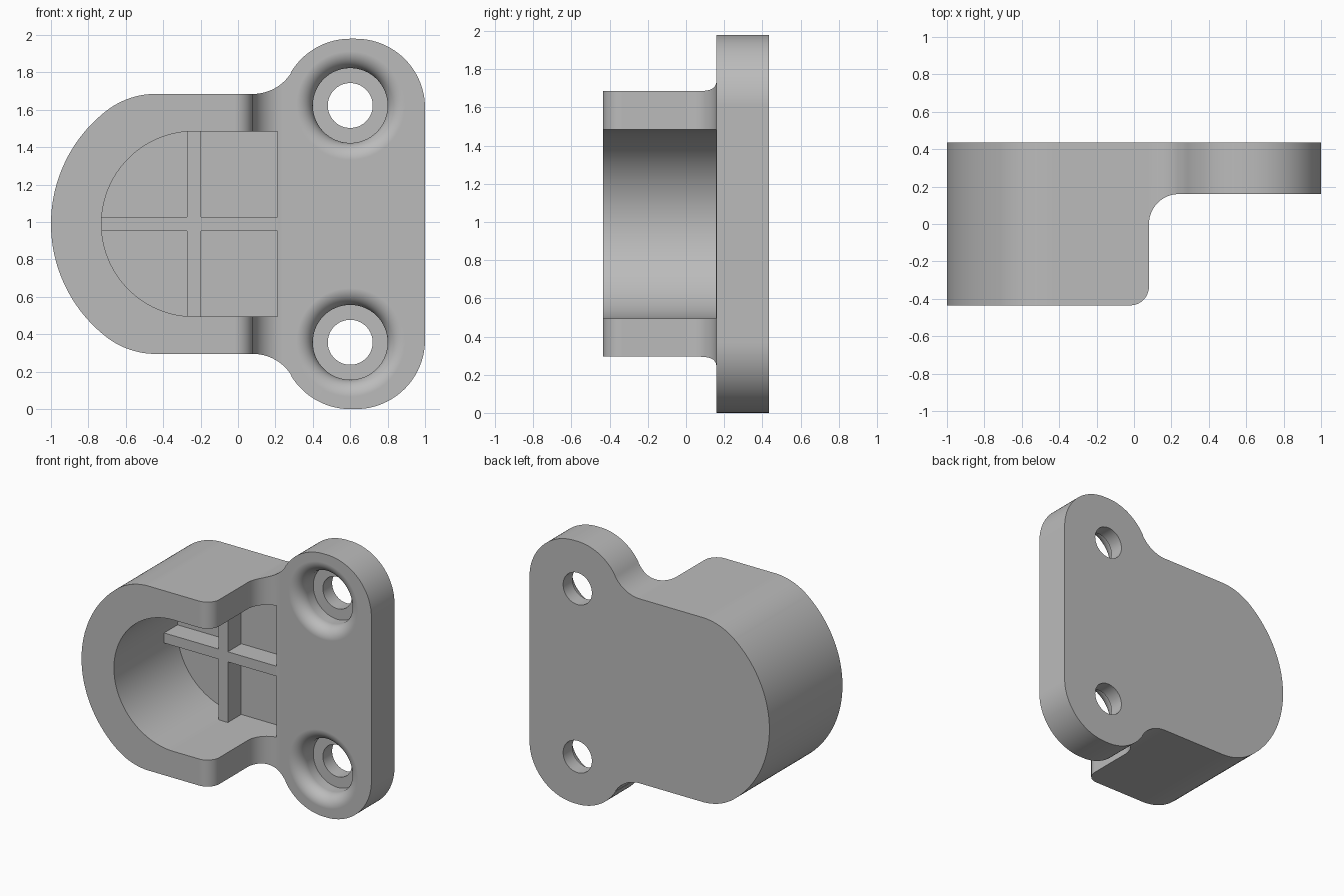
import bpy, bmesh, math
from mathutils import Vector

if "Cube" in bpy.data.objects:
    bpy.data.objects.remove(bpy.data.objects["Cube"])

MID = 0.99                      # height of the horizontal symmetry plane
FRONT, BACK = -0.435, 0.435     # cup rim and back plane
FACE, FLOOR = 0.16, 0.32        # plate front face and pocket floor

grey = bpy.data.materials.new("plain grey")
grey.diffuse_color = (0.5, 0.5, 0.5, 1)
grey.use_nodes = True
grey.node_tree.nodes["Principled BSDF"].inputs["Base Color"].default_value = grey.diffuse_color


def arc(cx, cy, r, a0, a1, n=24):
    out = []
    for i in range(n + 1):
        a = math.radians(a0 + (a1 - a0) * i / n)
        out.append((cx + r * math.cos(a), cy + r * math.sin(a)))
    return out


def finish(bm, name):
    bmesh.ops.remove_doubles(bm, verts=bm.verts, dist=1e-5)
    bmesh.ops.recalc_face_normals(bm, faces=bm.faces)
    me = bpy.data.meshes.new(name)
    bm.to_mesh(me)
    bm.free()
    me.materials.append(grey)
    ob = bpy.data.objects.new(name, me)
    bpy.context.collection.objects.link(ob)
    return ob


def prism(name, pts, start, offset):
    """Extrude a flat outline; start maps a 2D point to 3D."""
    bm = bmesh.new()
    face = bm.faces.new([bm.verts.new(start(p)) for p in pts])
    ext = bmesh.ops.extrude_face_region(bm, geom=[face])["geom"]
    bmesh.ops.translate(bm, vec=Vector(offset),
                        verts=[v for v in ext if isinstance(v, bmesh.types.BMVert)])
    return finish(bm, name)


def mirrored(half):
    """Close an upper half outline with its reflection."""
    low = [(x, -z) for x, z in reversed(half) if abs(z) > 1e-6]
    pts = []
    for p in half + low:
        if not pts or math.dist(p, pts[-1]) > 1e-5:
            pts.append(p)
    return pts


def xz_prism(name, pts, y0, y1):
    return prism(name, pts, lambda p: (p[0], y0, MID + p[1]), (0, y1 - y0, 0))


def cut(ob, cutter):
    m = ob.modifiers.new("cut", 'BOOLEAN')
    m.operation = 'DIFFERENCE'
    m.solver = 'EXACT'
    m.object = cutter
    bpy.context.view_layer.objects.active = ob
    bpy.ops.object.modifier_apply(modifier=m.name)
    bpy.data.objects.remove(cutter)


# Full silhouette: round cup end, neck fillet, ear and straight right edge
R = 0.241
t = math.degrees(math.atan2(0.695 + R - 0.62, 0.08 - 0.6))
half = arc(-0.235, 0, 0.765, 180, 127.7)
half += arc(-0.44, 0.265, 0.43, 127.7, 90)
half += arc(0.08, 0.695 + R, R, -90, t - 180)
half += arc(0.6, 0.62, 0.37, t, 90)
half += arc(0.63, 0.62, 0.37, 90, 0)
body = xz_prism("bracket_body", mirrored(half), FRONT, BACK)

# Step down from the cup to the thin plate, with both rounded corners
step = [(-0.02, -0.7)] + arc(-0.02, -0.335, 0.1, -90, 0, 16)
step += arc(0.24, 0, 0.16, 180, 90, 20) + [(1.3, FACE), (1.3, -0.7)]
cut(body, prism("step_cutter", step, lambda p: (p[0], p[1], -0.3), (0, 0, 2.6)))

# Pocket inside the cup, open to the right
pocket = arc(-0.235, 0, 0.495, 180, 90, 40) + [(0.21, 0.495)]
cut(body, xz_prism("pocket_cutter", mirrored(pocket), -0.7, FLOOR))

# Two counterbored screw holes with rounded lips
for s in (1, -1):
    prof = [(0, 0.05), (0.29, 0.05)]
    for i in range(13):
        a = math.pi / 2 * i / 12
        prof.append((0.29 - 0.09 * math.sin(a), 0.25 - 0.09 * math.cos(a)))
    prof += [(0.2, 0.325), (0.12, 0.325), (0.12, 0.7), (0, 0.7)]
    bm = bmesh.new()
    vs = [bm.verts.new((0.6 + r, y, MID + s * 0.633)) for r, y in prof]
    es = [bm.edges.new(e) for e in zip(vs, vs[1:])]
    bmesh.ops.spin(bm, geom=vs + es, cent=(0.6, 0, MID + s * 0.633),
                   axis=(0, 1, 0), angle=2 * math.pi, steps=64)
    cut(body, finish(bm, "hole_cutter"))

# Smooth curves, flat planes
bpy.ops.object.select_all(action='DESELECT')
body.select_set(True)
bpy.context.view_layer.objects.active = body
bpy.ops.object.shade_smooth_by_angle(angle=math.radians(30))
wn = body.modifiers.new("flat planes", 'WEIGHTED_NORMAL')
wn.keep_sharp = True

# Cross ribs on the pocket floor, level with the plate face
for name, x0, x1, h in (("horizontal_rib", -0.735, 0.21, 0.038),
                        ("vertical_rib", -0.273, -0.197, 0.497)):
    xz_prism(name, [(x0, -h), (x1, -h), (x1, h), (x0, h)], FACE, FLOOR + 0.01)
